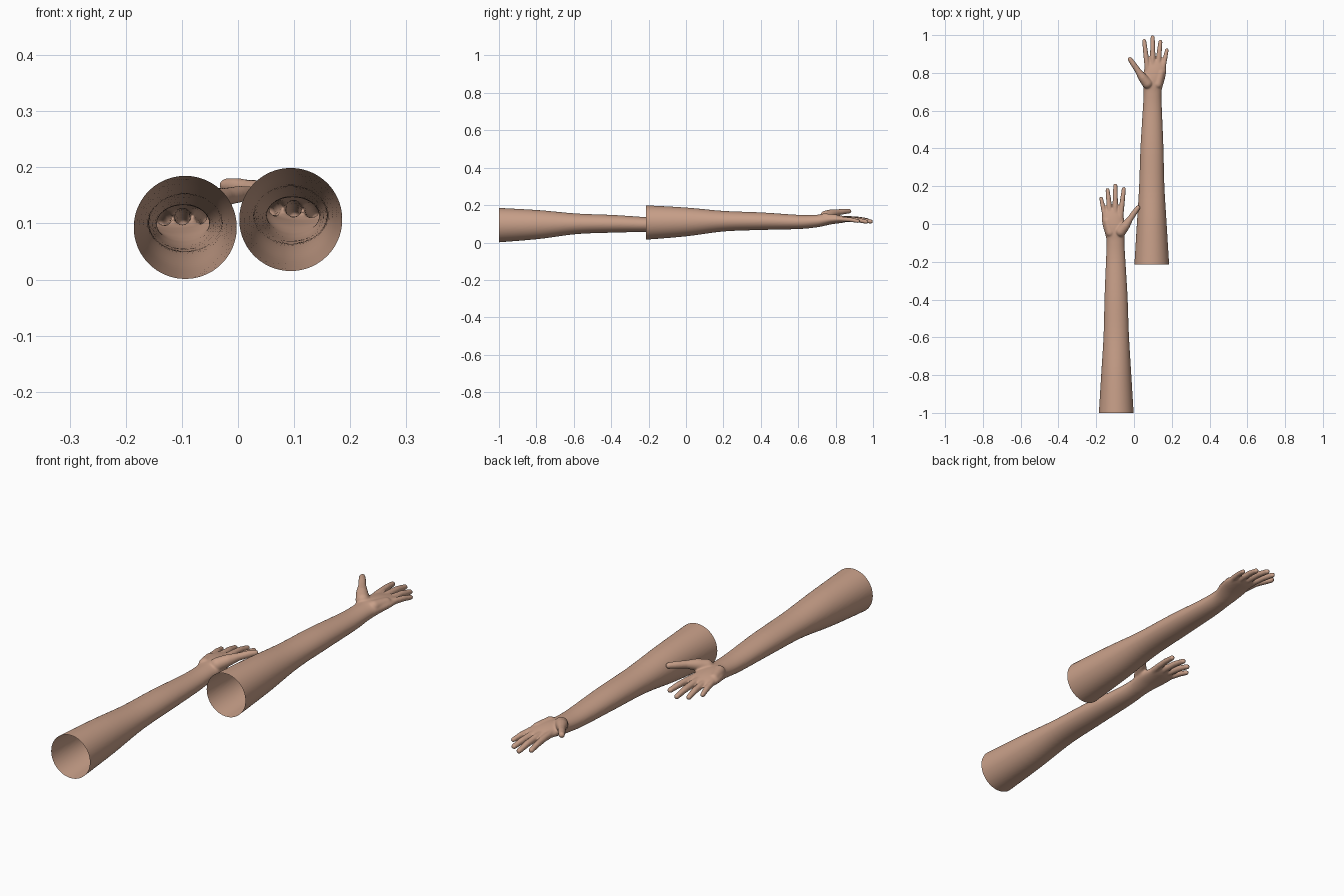
import bpy
import bmesh
import math
from mathutils import Matrix, Vector

cube = bpy.data.objects.get("Cube")
if cube:
    bpy.data.objects.remove(cube)

skin = bpy.data.materials.new("skin")
skin.use_nodes = True
skin.diffuse_color = (0.58, 0.35, 0.25, 1)
bsdf = next(n for n in skin.node_tree.nodes if n.type == 'BSDF_PRINCIPLED')
bsdf.inputs["Base Color"].default_value = skin.diffuse_color
bsdf.inputs["Roughness"].default_value = 0.7

CUT_Y = -0.215  # open end of the arm

# Forearm and palm sections: y, centre x, centre z, half width, half height
SECTIONS = [
    (-0.26, .094, .106, .094, .094), (CUT_Y, .094, .107, .092, .092),
    (0.0, .094, .110, .079, .077), (0.2, .094, .114, .067, .055),
    (0.4, .095, .114, .061, .047), (0.6, .097, .110, .051, .038),
    (0.69, .098, .114, .047, .034), (0.73, .100, .119, .052, .032),
    (0.77, .105, .124, .059, .028), (0.81, .111, .125, .059, .023),
    (0.845, .112, .124, .053, .017), (0.87, .109, .124, .038, .010),
]

# Each digit: (x, y, z, radius) at the joints from root to tip
DIGITS = [
    [(.074, .80, .126, .016), (.066, .87, .128, .0140), (.060, .92, .126, .0130), (.054, .970, .120, .0110)],
    [(.099, .80, .126, .016), (.099, .88, .126, .0145), (.099, .935, .122, .0135), (.099, .989, .112, .0110)],
    [(.125, .80, .125, .016), (.131, .87, .124, .0140), (.135, .92, .120, .0130), (.140, .965, .111, .0110)],
    [(.146, .79, .125, .016), (.157, .84, .125, .0130), (.165, .88, .122, .0120), (.174, .921, .114, .0100)],
    [(.070, .745, .142, .028), (.046, .775, .153, .024), (.020, .813, .162, .016),
     (-.002, .845, .166, .0150), (-.021, .872, .168, .0125)],
    # heel pad on the little finger side
    [(.126, .740, .132, .024), (.142, .800, .128, .022)],
]


def spline(rows, steps):
    """Smooth curve through rows of numbers."""
    rows = [Vector(r) for r in rows]
    result = []
    for i in range(len(rows) - 1):
        a, b = rows[max(i - 1, 0)], rows[i]
        c, d = rows[i + 1], rows[min(i + 2, len(rows) - 1)]
        for s in range(steps):
            t = s / steps
            result.append(b + (c - a) * (t / 2) + (a * 2 - b * 5 + c * 4 - d) * (t * t / 2)
                          + (b * 3 - a - c * 3 + d) * (t ** 3 / 2))
    return result + [rows[-1]]


def loft(bm, sections, sides=48):
    """Closed tube through elliptical sections."""
    rings = []
    for y, cx, cz, rx, rz in sections:
        angles = [math.tau * k / sides for k in range(sides)]
        rings.append([bm.verts.new((cx + rx * math.cos(a), y, cz + rz * math.sin(a)))
                      for a in angles])
    for lower, upper in zip(rings, rings[1:]):
        for k in range(sides):
            n = (k + 1) % sides
            bm.faces.new((lower[k], upper[k], upper[n], lower[n]))
    bm.faces.new(rings[0])
    bm.faces.new(rings[-1][::-1])


def capsule(bm, start, end):
    """Tapered capsule: the hull of two balls."""
    verts = []
    ball = bmesh.new()
    bmesh.ops.create_icosphere(ball, subdivisions=3, radius=1)
    for x, y, z, r in (start, end):
        verts += [bm.verts.new(v.co * r + Vector((x, y, z))) for v in ball.verts]
    ball.free()
    bmesh.ops.convex_hull(bm, input=verts)
    loose = [v for v in verts if v.is_valid and not v.link_faces]
    bmesh.ops.delete(bm, geom=loose, context='VERTS')


def build_arm_mesh():
    """Fuse forearm, palm and digits into one skin with an open end."""
    bm = bmesh.new()
    loft(bm, spline(SECTIONS, 6))
    for digit in DIGITS:
        for start, end in zip(digit, digit[1:]):
            capsule(bm, start, end)
    bmesh.ops.recalc_face_normals(bm, faces=bm.faces)
    rough = bpy.data.meshes.new("arm_parts")
    bm.to_mesh(rough)
    bm.free()

    helper = bpy.data.objects.new("arm_helper", rough)
    bpy.context.collection.objects.link(helper)
    remesh = helper.modifiers.new("fuse", 'REMESH')
    remesh.mode = 'VOXEL'
    remesh.voxel_size = 0.004
    smooth = helper.modifiers.new("soften", 'SMOOTH')
    smooth.factor = 0.5
    smooth.iterations = 7
    bpy.context.view_layer.update()
    graph = bpy.context.evaluated_depsgraph_get()
    fused = bpy.data.meshes.new_from_object(helper.evaluated_get(graph))
    bpy.data.objects.remove(helper)
    bpy.data.meshes.remove(rough)
    return fused


def place_arm(name, source, matrix):
    bm = bmesh.new()
    bm.from_mesh(source)
    bmesh.ops.bisect_plane(bm, geom=bm.verts[:] + bm.edges[:] + bm.faces[:],
                           plane_co=(0, CUT_Y, 0), plane_no=(0, 1, 0), clear_inner=True)
    bm.transform(matrix)
    if matrix.determinant() < 0:
        bmesh.ops.reverse_faces(bm, faces=bm.faces)
    for face in bm.faces:
        face.smooth = True
        face.material_index = 0
    mesh = bpy.data.meshes.new(name)
    bm.to_mesh(mesh)
    bm.free()
    mesh.materials.append(skin)
    bpy.context.collection.objects.link(bpy.data.objects.new(name, mesh))


# The second arm mirrors the first and sits further forward and lower
arm = build_arm_mesh()
place_arm("left_arm", arm, Matrix.Identity(4))
place_arm("right_arm", arm,
          Matrix.Translation((0, -1 - CUT_Y, -0.014)) @ Matrix.Diagonal((-1, 1, 1, 1)))
bpy.data.meshes.remove(arm)
